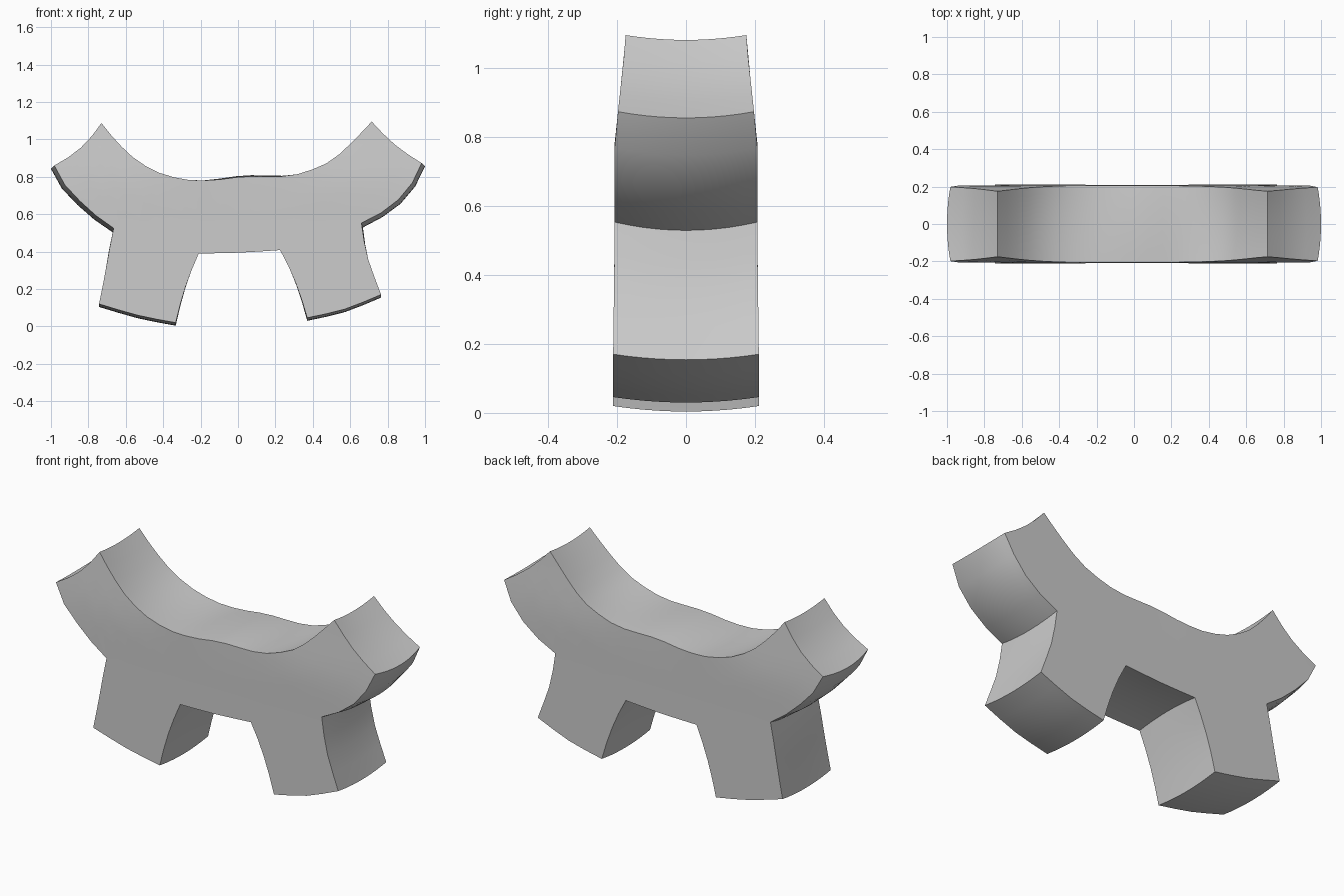
import bpy, bmesh, math
from mathutils import Vector

if "Cube" in bpy.data.objects:
    bpy.data.objects.remove(bpy.data.objects["Cube"])

STEPS = 4      # cells per section of the outline
SLICES = 10    # divisions through the thickness


def spline(keys, n):
    """Evenly spaced samples of a smooth curve through the keys (x, z, bow x, bow z)."""
    k = [Vector(p) for p in keys]
    k = [2 * k[0] - k[1]] + k + [2 * k[-1] - k[-2]]
    fine = []
    for a, b, c, d in zip(k, k[1:], k[2:], k[3:]):
        for s in range(16):
            t = s / 16
            fine.append(0.5 * (2 * b + (c - a) * t + (2 * a - 5 * b + 4 * c - d) * t * t
                               + (3 * b - a - 3 * c + d) * t ** 3))
    fine.append(k[-2])
    dist = [0.0]
    for a, b in zip(fine, fine[1:]):
        dist.append(dist[-1] + math.hypot(b[0] - a[0], b[1] - a[1]))
    out, i = [], 0
    for s in range(n + 1):
        goal = dist[-1] * s / n
        while i < len(dist) - 2 and dist[i + 1] < goal:
            i += 1
        out.append(fine[i].lerp(fine[i + 1], (goal - dist[i]) / (dist[i + 1] - dist[i])))
    return out


def half_width(x, z):
    """Thickness narrows at the arm tips and flares a little at the feet."""
    return 0.207 - 0.032 * min(1, max(0, (z - 0.78) / 0.3)) + 0.005 * min(1, max(0, (0.5 - z) / 0.4))


# Saddle-shaped upper edge, arm tip to arm tip
top = spline([(-.73, 1.087, 0, -.012), (-.65, .99, 0, -.012), (-.55, .895, 0, -.012),
              (-.43, .825, 0, -.008), (-.3, .788, 0, -.003), (-.2, .78, 0, 0), (-.1, .785, 0, .005),
              (0, .798, 0, .006), (.1, .803, 0, .006), (.2, .801, 0, .004), (.3, .81, 0, 0),
              (.4, .84, 0, -.006), (.5, .888, 0, -.012), (.6, .975, 0, -.014),
              (.715, 1.095, 0, -.014)], STEPS * 5)

# Lower edge: arm underside, leg root, crotch, leg root, arm underside
notch_l, notch_r = (-.665, .525, -.005, -.022), (.66, .553, .008, -.024)
crotch_l, crotch_r = (-.21, .39, 0, .015), (.225, .408, 0, .015)
sections = [
    [(-.982, .86, -.018, -.018), (-.94, .775, -.016, -.02), (-.84, .665, -.012, -.022),
     (-.75, .585, -.008, -.022), notch_l],
    [notch_l, crotch_l],
    [crotch_l, (0, .394, 0, .02), crotch_r],
    [crotch_r, notch_r],
    [notch_r, (.77, .61, .008, -.022), (.87, .69, .012, -.022), (.96, .81, .016, -.02),
     (.982, .873, .018, -.018)],
]
low = []
for sec in sections:
    low += spline(sec, STEPS)[1 if low else 0:]

# Arched body grid between the two edges, with slightly hollow tips
grids = []
body = []
for i, (t, b) in enumerate(zip(top, low)):
    end = {0: Vector((.016, -.018, 0, 0)), STEPS * 5: Vector((-.01, -.012, 0, 0))}.get(i, Vector((0,) * 4))
    body.append([t.lerp(b, j / STEPS) + end * math.sin(math.pi * j / STEPS) for j in range(STEPS + 1)])
grids.append(body)


def leg(root, start_side, end_side, foot):
    """Grid blending from the root row down to the rounded foot row."""
    a, b, f = spline(start_side, STEPS), spline(end_side, STEPS), spline(foot, STEPS)
    rows = []
    for j in range(STEPS + 1):
        v, row = j / STEPS, []
        for i in range(STEPS + 1):
            u = i / STEPS
            corners = (root[0].lerp(root[-1], u)).lerp(f[0].lerp(f[-1], u), v)
            row.append(root[i].lerp(f[i], v) + a[j].lerp(b[j], u) - corners)
        rows.append(row)
    return rows


foot = lambda x, z: (x, z, 0, -.016)
grids.append(leg(low[STEPS:2 * STEPS + 1],
                 [notch_l, (-.69, .4, -.004, -.015), (-.713, .27, -.002, -.015), foot(-.743, .12)],
                 [crotch_l, (-.26, .27, 0, 0), (-.30, .15, 0, -.008), foot(-.333, .02)],
                 [foot(-.743, .12), foot(-.53, .058), foot(-.333, .02)]))
grids.append(leg(low[3 * STEPS:4 * STEPS + 1],
                 [crotch_r, (.285, .29, 0, 0), (.335, .16, 0, -.008), foot(.37, .046)],
                 [notch_r, (.685, .4, .004, -.015), (.72, .29, .002, -.015), foot(.765, .17)],
                 [foot(.37, .046), foot(.57, .092), foot(.765, .17)]))

# Weld the flat grids into one outline mesh description
points, index, cells = [], {}, []


def pid(p):
    key = (round(p[0], 4), round(p[1], 4))
    if key not in index:
        index[key] = len(points)
        points.append(p)
    return index[key]


for g in grids:
    for r0, r1 in zip(g, g[1:]):
        for i in range(len(r0) - 1):
            cells.append([pid(r0[i]), pid(r0[i + 1]), pid(r1[i + 1]), pid(r1[i])])

# Thicken: front and back skins plus bowed walls along every open edge
bm = bmesh.new()
cache = {}


def vert(p, s):
    if (p, s) not in cache:
        x, z, dx, dz = points[p]
        t = 2 * s / SLICES - 1
        bow = 1 - t * t
        cache[p, s] = bm.verts.new((x + dx * bow, t * half_width(x, z), z + dz * bow))
    return cache[p, s]


uses = {}
for c in cells:
    bm.faces.new([vert(p, 0) for p in c])
    bm.faces.new([vert(p, SLICES) for p in reversed(c)])
    for a, b in zip(c, c[1:] + c[:1]):
        uses.setdefault(frozenset((a, b)), []).append((a, b))
for edges in uses.values():
    if len(edges) == 1:
        a, b = edges[0]
        for s in range(SLICES):
            bm.faces.new([vert(b, s), vert(a, s), vert(a, s + 1), vert(b, s + 1)])
bmesh.ops.recalc_face_normals(bm, faces=bm.faces[:])

mesh = bpy.data.meshes.new("arched_bracket")
bm.to_mesh(mesh)
bm.free()
bracket = bpy.data.objects.new("arched_bracket", mesh)
bpy.context.collection.objects.link(bracket)

grey = bpy.data.materials.new("plain_grey")
grey.diffuse_color = (0.6, 0.6, 0.6, 1)
grey.use_nodes = True
grey.node_tree.nodes["Principled BSDF"].inputs["Base Color"].default_value = grey.diffuse_color
mesh.materials.append(grey)

bpy.context.view_layer.objects.active = bracket
bracket.select_set(True)
bpy.ops.object.shade_smooth_by_angle(angle=math.radians(35))
